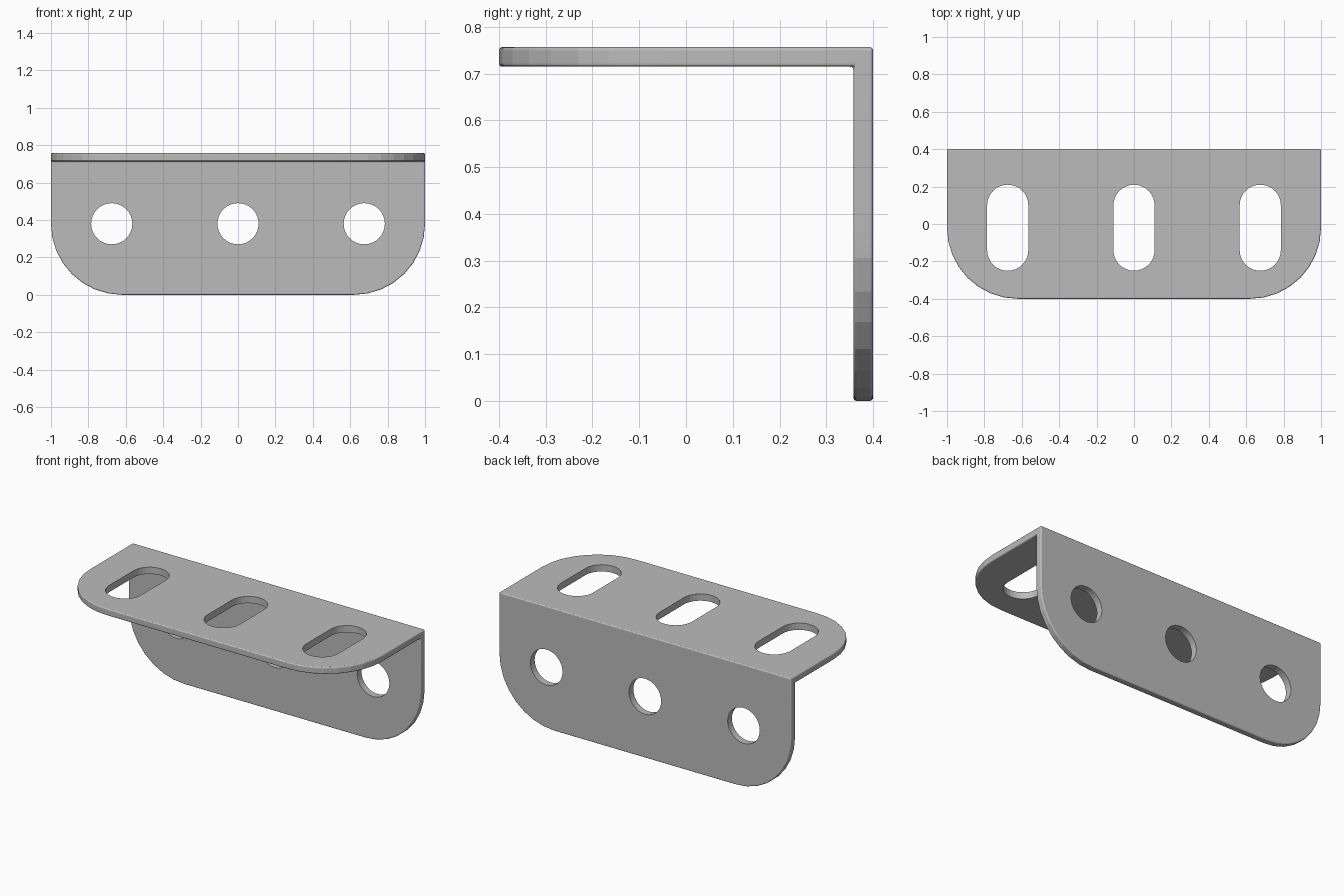
import bpy, bmesh, math

if "Cube" in bpy.data.objects:
    bpy.data.objects.remove(bpy.data.objects["Cube"])

HALF_W, HALF_D, HEIGHT, THICK = 1.0, 0.4, 0.757, 0.042
CORNER, EDGE, HOLE = 0.38, 0.007, 0.11

grey = bpy.data.materials.new("plain grey metal")
grey.use_nodes = True
grey.diffuse_color = (0.5, 0.5, 0.5, 1)
grey.node_tree.nodes["Principled BSDF"].inputs["Base Color"].default_value = (0.5, 0.5, 0.5, 1)


def make_object(name, bm):
    bmesh.ops.recalc_face_normals(bm, faces=bm.faces)
    mesh = bpy.data.meshes.new(name)
    bm.to_mesh(mesh)
    bm.free()
    mesh.materials.append(grey)
    obj = bpy.data.objects.new(name, mesh)
    bpy.context.collection.objects.link(obj)
    return obj


def extrude_outline(bm, points, vector):
    face = bm.faces.new([bm.verts.new(p) for p in points])
    geom = bmesh.ops.extrude_face_region(bm, geom=[face], use_keep_orig=True)["geom"]
    moved = [g for g in geom if isinstance(g, bmesh.types.BMVert)]
    bmesh.ops.translate(bm, verts=moved, vec=vector)


# L-shaped sheet with large rounded outer corners
bm = bmesh.new()
inner_y, inner_z = HALF_D - THICK, HEIGHT - THICK
profile = [(-HALF_D, inner_z), (-HALF_D, HEIGHT), (HALF_D, HEIGHT),
           (HALF_D, 0), (inner_y, 0), (inner_y, inner_z)]
extrude_outline(bm, [(-HALF_W, y, z) for y, z in profile], (2 * HALF_W, 0, 0))
bmesh.ops.recalc_face_normals(bm, faces=bm.faces)


def is_corner(edge):
    a, b = (v.co for v in edge.verts)
    same_x = abs(a.x - b.x) < 1e-4
    front = max(a.y, b.y) < -HALF_D + 1e-4
    bottom = max(a.z, b.z) < 1e-4
    return same_x and (front or bottom)


bmesh.ops.bevel(bm, geom=[e for e in bm.edges if is_corner(e)], offset=CORNER,
                segments=8, profile=0.5, affect='EDGES')
bracket = make_object("angle_bracket", bm)

# Softened sheet edges
soft = bracket.modifiers.new("soft edges", 'BEVEL')
soft.width = EDGE
soft.segments = 3
soft.limit_method = 'ANGLE'
soft.angle_limit = math.radians(40)

# Cutter for round holes in the upright and slots in the shelf
bm = bmesh.new()
for cx in (-0.675, 0, 0.675):
    ring = [(math.cos(a) * HOLE, math.sin(a) * HOLE)
            for a in (math.tau * i / 32 for i in range(32))]
    extrude_outline(bm, [(cx + u, 0.3, 0.38 + v) for u, v in ring], (0, 0.2, 0))
    half = [(math.cos(a) * HOLE, math.sin(a) * HOLE + 0.12)
            for a in (math.pi * i / 16 for i in range(17))]
    slot = half + [(-u, -v) for u, v in half]
    extrude_outline(bm, [(cx + u, v - 0.02, 0.65) for u, v in slot], (0, 0, 0.2))
cutter = make_object("hole_cutter", bm)

cut = bracket.modifiers.new("holes", 'BOOLEAN')
cut.operation = 'DIFFERENCE'
cut.solver = 'EXACT'
cut.object = cutter

# Apply the modifiers, then discard the cutter
bpy.ops.object.select_all(action='DESELECT')
bpy.context.view_layer.objects.active = bracket
bracket.select_set(True)
for name in ("soft edges", "holes"):
    bpy.ops.object.modifier_apply(modifier=name)
bpy.data.objects.remove(cutter)
bpy.ops.object.shade_smooth_by_angle(angle=math.radians(10))
